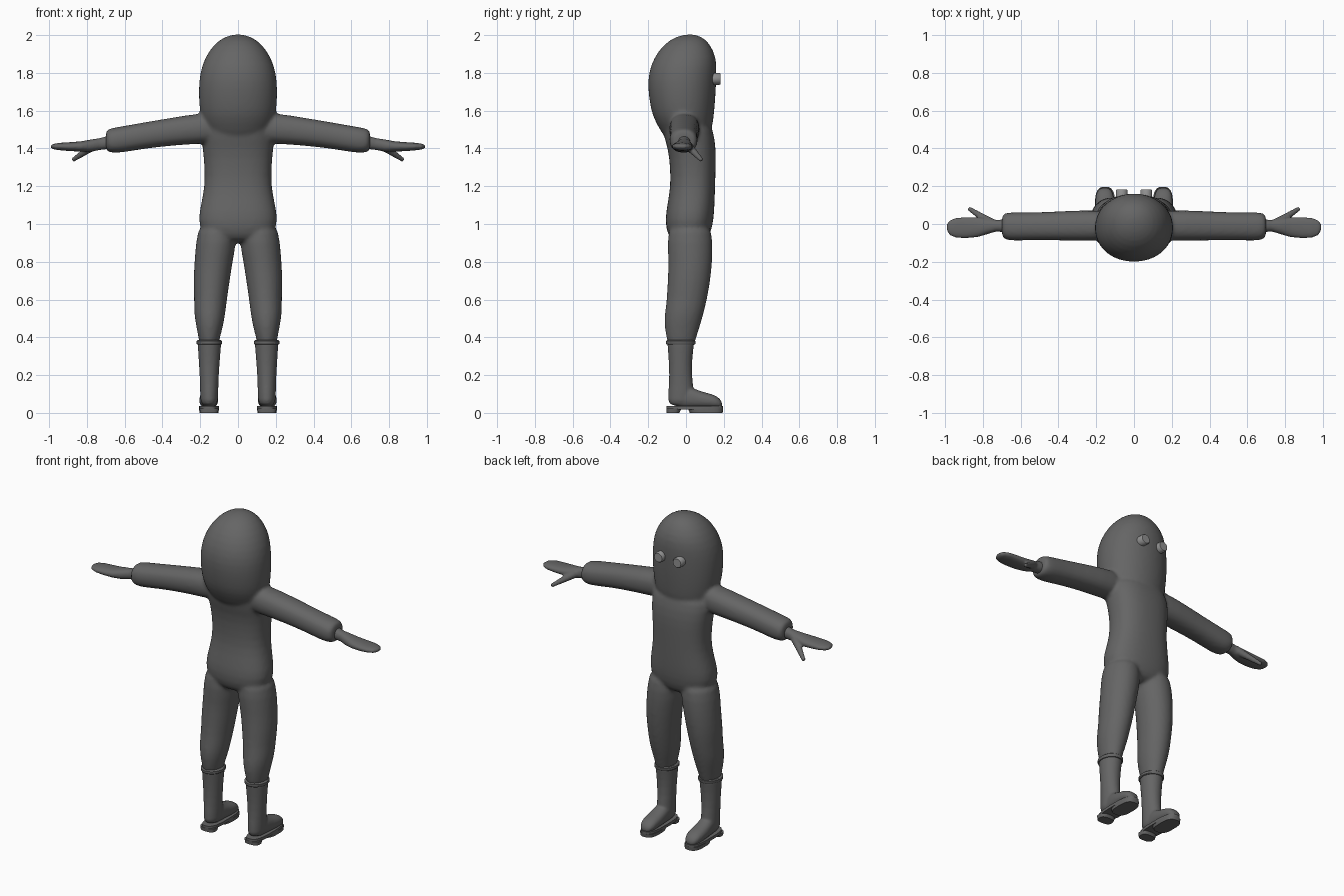
import bpy, bmesh, math
from mathutils import Vector


def material(name, v):
    m = bpy.data.materials.new(name)
    m.diffuse_color = (v, v, v, 1)
    return m


GREY = material("charcoal grey", 0.13)
LIGHT = material("light grey", 0.28)


def sect(rows):
    """Rows of (t, u min, u max, v min, v max) to (t, centre, radii)."""
    return [(t, (a + b) / 2, (c + d) / 2, (b - a) / 2, (d - c) / 2) for t, a, b, c, d in rows]


def loft(bm, rows, axis="Z", power=2.0, n=24):
    """Skin superellipse sections along an axis."""
    loops = []
    for t, u, v, ru, rv in sect(rows):
        loop = []
        for i in range(n):
            a = 2 * math.pi * i / n
            c, s = math.cos(a), math.sin(a)
            p = u + ru * math.copysign(abs(c) ** (2 / power), c)
            q = v + rv * math.copysign(abs(s) ** (2 / power), s)
            co = {"Z": (p, q, t), "X": (t, p, q), "Y": (p, t, q)}[axis]
            loop.append(bm.verts.new(co))
        loops.append(loop)
    faces = [bm.faces.new(loops[0][::-1]), bm.faces.new(loops[-1])]
    for A, B in zip(loops, loops[1:]):
        for i in range(n):
            j = (i + 1) % n
            faces.append(bm.faces.new((A[i], A[j], B[j], B[i])))
    bmesh.ops.recalc_face_normals(bm, faces=faces)


def finish(name, bm, mat, mirror=False, subsurf=0, voxel=0, smooth=0):
    me = bpy.data.meshes.new(name)
    bm.to_mesh(me)
    bm.free()
    me.materials.append(mat)
    ob = bpy.data.objects.new(name, me)
    bpy.context.collection.objects.link(ob)
    bpy.context.view_layer.objects.active = ob
    ob.select_set(True)
    bpy.ops.object.shade_smooth_by_angle(angle=math.radians(40))
    ob.select_set(False)
    if mirror:
        md = ob.modifiers.new("mirror", "MIRROR")
        md.use_mirror_merge = False
    if subsurf:
        ob.modifiers.new("round", "SUBSURF").levels = subsurf
        ob.modifiers["round"].render_levels = subsurf
    if voxel:
        md = ob.modifiers.new("blend", "REMESH")
        md.mode, md.voxel_size, md.use_smooth_shade = "VOXEL", voxel, True
        md = ob.modifiers.new("soften", "SMOOTH")
        md.factor, md.iterations = 0.5, smooth
    return ob


# Suit: hood, torso, legs and sleeves blended into one skin
bm = bmesh.new()
loft(bm, [  # hood
    (1.42, -.12, .12, -.09, .10), (1.50, -.18, .18, -.14, .14),
    (1.57, -.20, .20, -.178, .148), (1.64, -.208, .208, -.193, .155),
    (1.72, -.210, .210, -.203, .160), (1.80, -.203, .203, -.200, .163),
    (1.88, -.178, .178, -.172, .163), (1.95, -.130, .130, -.120, .130),
    (1.99, -.075, .075, -.060, .090), (2.004, -.02, .02, 0, .04)], power=2.1)
loft(bm, [  # torso
    (1.57, -.15, .15, -.12, .11), (1.50, -.20, .20, -.13, .145),
    (1.40, -.188, .188, -.095, .160), (1.30, -.178, .178, -.085, .158),
    (1.20, -.177, .177, -.082, .155), (1.10, -.198, .198, -.10, .152),
    (1.02, -.214, .214, -.112, .147), (0.94, -.19, .19, -.10, .13),
    (0.90, -.12, .12, -.06, .09)], power=2.4)
for s in (1, -1):
    def side(rows):
        return [(t, s * a, s * b, c, d) for t, a, b, c, d in rows]
    loft(bm, side([  # leg
        (1.02, .01, .205, -.09, .13), (.90, .008, .224, -.10, .143),
        (.80, .028, .231, -.093, .14), (.70, .043, .237, -.098, .13),
        (.60, .058, .232, -.102, .112), (.53, .066, .234, -.113, .095),
        (.46, .078, .222, -.116, .075), (.39, .098, .208, -.103, .052),
        (.34, .105, .20, -.09, .04)]))
    loft(bm, [(s * t, a, b, c, d) for t, a, b, c, d in [  # sleeve
        (.08, -.09, .06, 1.43, 1.59), (.20, -.09, .075, 1.425, 1.588),
        (.35, -.088, .07, 1.415, 1.563), (.50, -.086, .062, 1.398, 1.538),
        (.61, -.088, .062, 1.378, 1.518), (.67, -.088, .062, 1.375, 1.508),
        (.695, -.075, .052, 1.385, 1.50), (.70, -.05, .03, 1.40, 1.48)]], "X", 2.3)
finish("suit", bm, GREY, subsurf=1, voxel=0.011, smooth=5)

# Hands: flat mitten with a thumb angled down and forward
bm = bmesh.new()
loft(bm, [
    (.66, -.045, .025, 1.40, 1.475), (.73, -.04, .022, 1.392, 1.455),
    (.78, -.055, .03, 1.382, 1.447), (.83, -.07, .036, 1.383, 1.438),
    (.89, -.075, .036, 1.386, 1.433), (.94, -.073, .033, 1.39, 1.43),
    (.975, -.06, .02, 1.395, 1.425), (.99, -.035, 0, 1.402, 1.418)], "X", 2.2)
base, tip = Vector((.755, .005, 1.42)), Vector((.868, .078, 1.343))
for i in range(9):
    f = i / 8
    r = .026 - .013 * f
    ret = bmesh.ops.create_icosphere(bm, subdivisions=2, radius=r)
    bmesh.ops.translate(bm, verts=ret["verts"], vec=base.lerp(tip, f))
finish("hands", bm, GREY, mirror=True, voxel=0.006, smooth=4)

# Boots: shaft and foot blended together
bm = bmesh.new()
loft(bm, [
    (.03, .105, .20, -.10, .04), (.10, .105, .20, -.094, .045),
    (.20, .102, .203, -.088, .03), (.30, .094, .21, -.093, .034),
    (.375, .088, .214, -.10, .045), (.38, .088, .214, -.10, .045)])
loft(bm, [
    (-.06, .115, .19, .025, .10), (.0, .108, .198, .025, .15),
    (.05, .106, .203, .025, .125), (.10, .104, .206, .025, .108),
    (.15, .106, .204, .025, .097), (.18, .118, .192, .025, .075),
    (.192, .135, .175, .03, .055)], "Y", 2.3)
finish("boots", bm, GREY, mirror=True, subsurf=1, voxel=0.007, smooth=5)

# Boot top bands
bm = bmesh.new()
loft(bm, [(.362, .088, .216, -.102, .047), (.366, .084, .219, -.106, .050),
          (.38, .084, .219, -.106, .050), (.385, .09, .213, -.10, .045)], n=32)
finish("boot_bands", bm, GREY, mirror=True)

# Soles: full welt with separate heel and tread, leaving an arch between
bm = bmesh.new()
loft(bm, [(.018, .10, .206, -.104, .197), (.036, .10, .206, -.104, .197)], power=2.8, n=32)
loft(bm, [(0, .106, .20, -.102, -.035), (.022, .102, .204, -.104, -.025)], power=2.8, n=32)
loft(bm, [(0, .104, .204, .02, .194), (.022, .10, .206, .01, .197)], power=2.8, n=32)
finish("soles", bm, GREY, mirror=True)

# Eyes: short round studs on the face
bm = bmesh.new()
loft(bm, [(.13, .034, .096, 1.737, 1.799), (.178, .034, .096, 1.737, 1.799),
          (.183, .038, .092, 1.741, 1.795)], "Y")
finish("eyes", bm, LIGHT, mirror=True)
